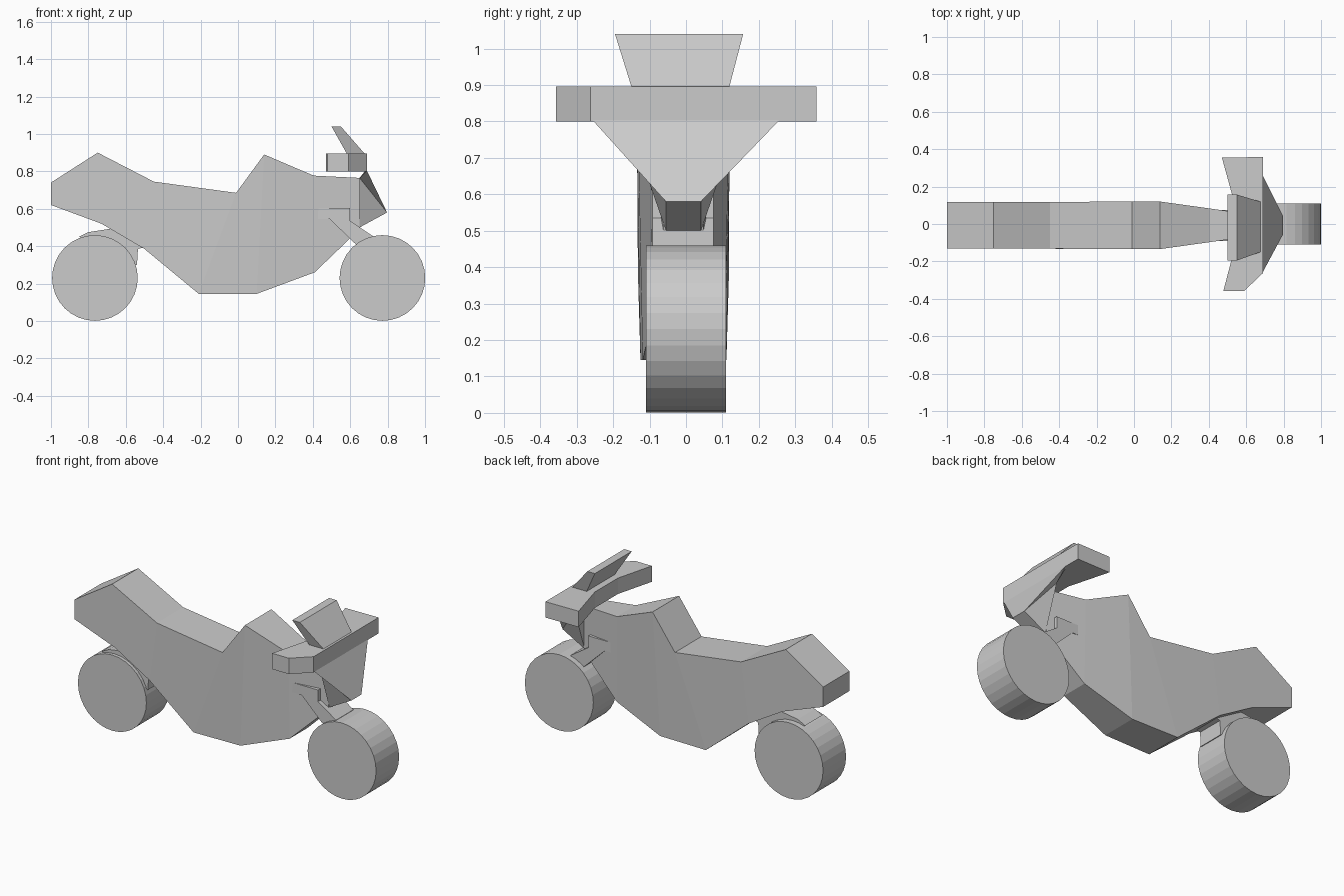
import bpy, math

if "Cube" in bpy.data.objects:
    bpy.data.objects.remove(bpy.data.objects["Cube"])

YC = -0.007  # the body panels sit very slightly off centre


def add_mesh(name, verts, faces):
    me = bpy.data.meshes.new(name)
    me.from_pydata(verts, [], faces)
    me.update()
    ob = bpy.data.objects.new(name, me)
    bpy.context.collection.objects.link(ob)
    # consistent outward normals
    import bmesh
    bm = bmesh.new()
    bm.from_mesh(me)
    bmesh.ops.recalc_face_normals(bm, faces=bm.faces)
    bm.to_mesh(me)
    bm.free()
    return ob


def loft(name, rings):
    """Skin equal-length rings of points and cap both ends."""
    n = len(rings[0])
    verts = [p for r in rings for p in r]
    faces = [list(range(n)), list(range(len(verts) - n, len(verts)))]
    for i in range(len(rings) - 1):
        for j in range(n):
            k = (j + 1) % n
            faces.append([i * n + j, i * n + k, (i + 1) * n + k, (i + 1) * n + j])
    return add_mesh(name, verts, faces)


def side_prism(name, profile, y0, y1):
    return loft(name, [[(x, y, z) for x, z in profile] for y in (y0, y1)])


# wheels
for name, x in (("rear_wheel", -0.765), ("front_wheel", 0.772)):
    bpy.ops.mesh.primitive_cylinder_add(vertices=32, radius=0.229, depth=0.22,
                                        location=(x, 0, 0.23), rotation=(math.pi / 2, 0, 0))
    bpy.context.object.name = name

# body: stations of top x, z, half width and bottom x, z, half width
stations = [
    (-1.00, 0.74, 0.125, -1.00, 0.62, 0.125),
    (-0.75, 0.90, 0.125, -0.73, 0.52, 0.125),
    (-0.45, 0.745, 0.125, -0.50, 0.385, 0.125),
    (-0.01, 0.685, 0.127, -0.21, 0.145, 0.118),
    (0.14, 0.89, 0.127, 0.10, 0.145, 0.112),
    (0.405, 0.777, 0.09, 0.41, 0.26, 0.085),
    (0.65, 0.765, 0.055, 0.65, 0.49, 0.055),
]
loft("body", [[(tx, YC - tw, tz), (tx, YC + tw, tz), (bx, YC + bw, bz), (bx, YC - bw, bz)]
              for tx, tz, tw, bx, bz, bw in stations])

# front fork, one bent plate block running from the frame to the wheel
side_prism("front_fork", [(0.32, 0.545), (0.43, 0.605), (0.60, 0.605), (0.60, 0.535),
                          (0.72, 0.455), (0.70, 0.40), (0.63, 0.41), (0.49, 0.545)],
           -0.092, 0.075)

# rear swing arm
side_prism("rear_swing_arm", [(-0.85, 0.45), (-0.80, 0.475), (-0.67, 0.495), (-0.48, 0.40),
                              (-0.535, 0.385), (-0.54, 0.30), (-0.65, 0.35)], -0.09, 0.075)

# headlight cowl, a wide top edge narrowing to a blunt nose
cowl = []
for s in (-1, 1):
    cowl += [(0.65, YC + s * 0.14, 0.765), (0.68, s * 0.255, 0.802), (0.69, s * 0.255, 0.802),
             (0.797, YC + s * 0.048, 0.58), (0.65, YC + s * 0.048, 0.50)]
add_mesh("headlight_cowl", cowl, [
    (0, 1, 2), (0, 2, 3), (0, 3, 4), (5, 7, 6), (5, 8, 7), (5, 9, 8),
    (0, 5, 6, 1), (1, 6, 7, 2), (2, 7, 8, 3), (3, 8, 9, 4), (4, 9, 5, 0)])

# handlebar
bar = [(0.69, 0.358), (0.47, 0.355), (0.54, 0.10), (0.54, -0.12),
       (0.478, -0.357), (0.59, -0.357), (0.69, -0.262)]
loft("handlebar", [[(x, y, z) for x, y in bar] for z in (0.80, 0.896)])

# windscreen, flaring towards the top
loft("windscreen", [
    [(x0, yc - w, z), (x1, yc - w, z), (x1, yc + w, z), (x0, yc + w, z)]
    for x0, x1, z, w, yc in ((0.59, 0.69, 0.88, 0.13, -0.015), (0.50, 0.55, 1.04, 0.176, -0.019))])
